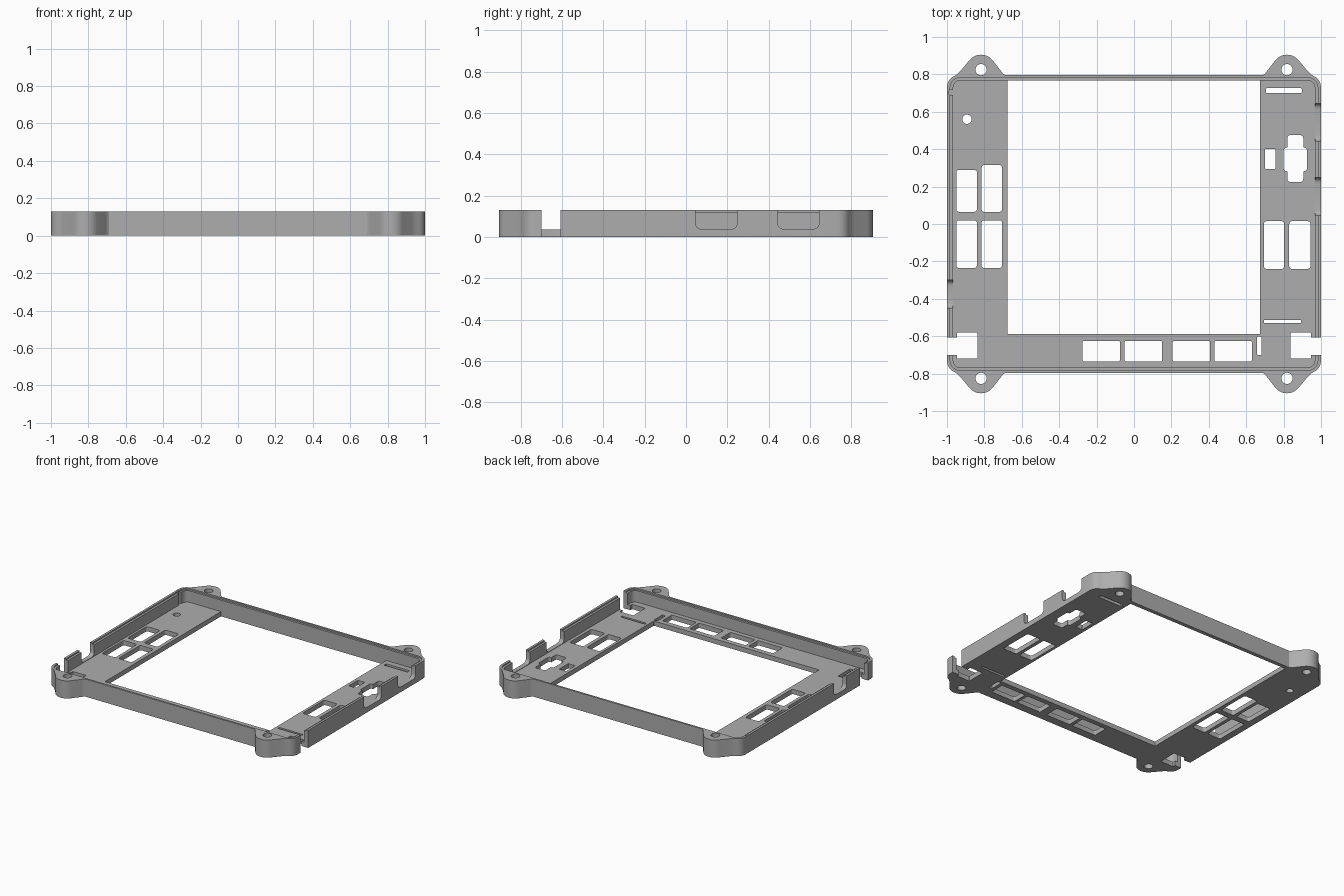
import bpy, bmesh
from math import cos, sin, radians

cube = bpy.data.objects.get("Cube")
if cube:
    bpy.data.objects.remove(cube, do_unlink=True)

H, FLOOR, LIP = 0.13, 0.035, 0.12
EAR_X, EAR_Y = 0.818, 0.825

grey = bpy.data.materials.new("plain grey")
grey.use_nodes = True
grey.diffuse_color = (0.42, 0.42, 0.42, 1)
grey.node_tree.nodes["Principled BSDF"].inputs["Base Color"].default_value = (0.42, 0.42, 0.42, 1)


def arc(cx, cy, r, a0, a1, n):
    return [(cx + r * cos(radians(a0 + (a1 - a0) * i / n)),
             cy + r * sin(radians(a0 + (a1 - a0) * i / n))) for i in range(n + 1)]


def rounded(x0, x1, y0, y1, r=0.01, n=4):
    return (arc(x1 - r, y1 - r, r, 0, 90, n) + arc(x0 + r, y1 - r, r, 90, 180, n)
            + arc(x0 + r, y0 + r, r, 180, 270, n) + arc(x1 - r, y0 + r, r, 270, 360, n))


def prism(name, outline, lo, hi, along_x=False):
    """Extrude an outline along z, or a (y, z) outline along x."""
    bm = bmesh.new()
    place = (lambda u, v: (lo, u, v)) if along_x else (lambda u, v: (u, v, lo))
    face = bm.faces.new([bm.verts.new(place(u, v)) for u, v in outline])
    top = bmesh.ops.extrude_face_region(bm, geom=[face])["geom"]
    move = (hi - lo, 0, 0) if along_x else (0, 0, hi - lo)
    bmesh.ops.translate(bm, vec=move, verts=[g for g in top if isinstance(g, bmesh.types.BMVert)])
    bmesh.ops.recalc_face_normals(bm, faces=bm.faces)
    mesh = bpy.data.meshes.new(name)
    bm.to_mesh(mesh)
    bm.free()
    mesh.materials.append(grey)
    ob = bpy.data.objects.new(name, mesh)
    bpy.context.collection.objects.link(ob)
    return ob


# Outline of the frame: one corner with its mounting ear, mirrored to all four
corner = ([(1.0, 0.735), (0.995, 0.757), (0.985, 0.774), (0.97, 0.786), (0.95, 0.797), (0.93, 0.816)]
          + arc(EAR_X, EAR_Y, 0.08, 38, 142, 14)
          + [(0.708, 0.814), (0.701, 0.804), (0.69, 0.797)])
half = corner + [(-x, y) for x, y in reversed(corner)]
frame = prism("frame", half + [(x, -y) for x, y in reversed(half)], 0, H)

cutters = []


def cut(outline, lo=-0.1, hi=0.3, along_x=False):
    ob = prism("cutter", outline, lo, hi, along_x)
    ob.hide_render = True
    cutters.append(ob)


# Tray cavity, lip step and large window
cut(rounded(-0.967, 0.967, -0.768, 0.768, 0.04, 6), FLOOR)
cut(rounded(-0.983, 0.983, -0.783, 0.783, 0.055, 6), LIP)
cut(rounded(-0.677, 0.675, -0.588, 0.768, 0.002, 1))

# Screw holes in the ears, and one in the floor
for sx in (-1, 1):
    for sy in (-1, 1):
        cut(arc(sx * EAR_X, sy * EAR_Y, 0.03, 0, 345, 23))
cut(arc(-0.893, 0.56, 0.025, 0, 345, 23))

# Paired openings in the side floors
for x0, x1, y0, y1 in ((-0.95, -0.84, 0.065, 0.29), (-0.815, -0.705, 0.065, 0.315),
                       (-0.95, -0.84, -0.235, 0.02), (-0.815, -0.705, -0.235, 0.02),
                       (0.695, 0.803, -0.24, 0.015), (0.83, 0.943, -0.24, 0.015)):
    cut(rounded(x0, x1, y0, y1, 0.014))

# Row of openings in the front floor
for x in (-0.275, -0.05, 0.207, 0.43):
    cut(rounded(x, x + 0.2, -0.735, -0.625, 0.008))

# Narrow slots and the cross-shaped socket
for x0, x1, y0, y1 in ((0.705, 0.897, 0.70, 0.726), (0.695, 0.893, -0.53, -0.513),
                       (0.657, 0.683, -0.70, -0.602), (0.70, 0.757, 0.295, 0.402)):
    cut(rounded(x0, x1, y0, y1, 0.005))
cut(rounded(0.82, 0.905, 0.225, 0.475, 0.015))
cut(rounded(0.80, 0.925, 0.282, 0.408, 0.015))

# Front corner cut-outs, open through the side walls
for s in (-1, 1):
    inner, mid, outer = sorted((s * 0.838, s * 0.946, s * 1.1), key=abs)
    cut(rounded(min(inner, mid), max(inner, mid), -0.72, -0.58, 0.005))
    cut(rounded(min(s * 0.92, outer), max(s * 0.92, outer), -0.70, -0.608, 0.002, 1))

# Connector gaps in the side walls
for y0, y1, x0 in ((0.045, 0.248, 0.96), (0.443, 0.645, 0.96), (-0.45, -0.30, -1.1)):
    cut(rounded(y0, y1, 0.038, 0.3, 0.03, 5), x0, x0 + 0.14, True)

# Small groove inside the left wall
cut(rounded(-0.988, -0.95, 0.69, 0.716, 0.002, 1), FLOOR)

# Cut everything and bake the result
for ob in cutters:
    mod = frame.modifiers.new("cut", 'BOOLEAN')
    mod.operation, mod.solver, mod.object = 'DIFFERENCE', 'EXACT', ob
graph = bpy.context.evaluated_depsgraph_get()
baked = bpy.data.meshes.new_from_object(frame.evaluated_get(graph))
frame.modifiers.clear()
frame.data = baked
for ob in cutters:
    bpy.data.objects.remove(ob, do_unlink=True)

bpy.ops.object.select_all(action='DESELECT')
frame.select_set(True)
bpy.context.view_layer.objects.active = frame
bpy.ops.object.shade_smooth_by_angle(angle=radians(30))
